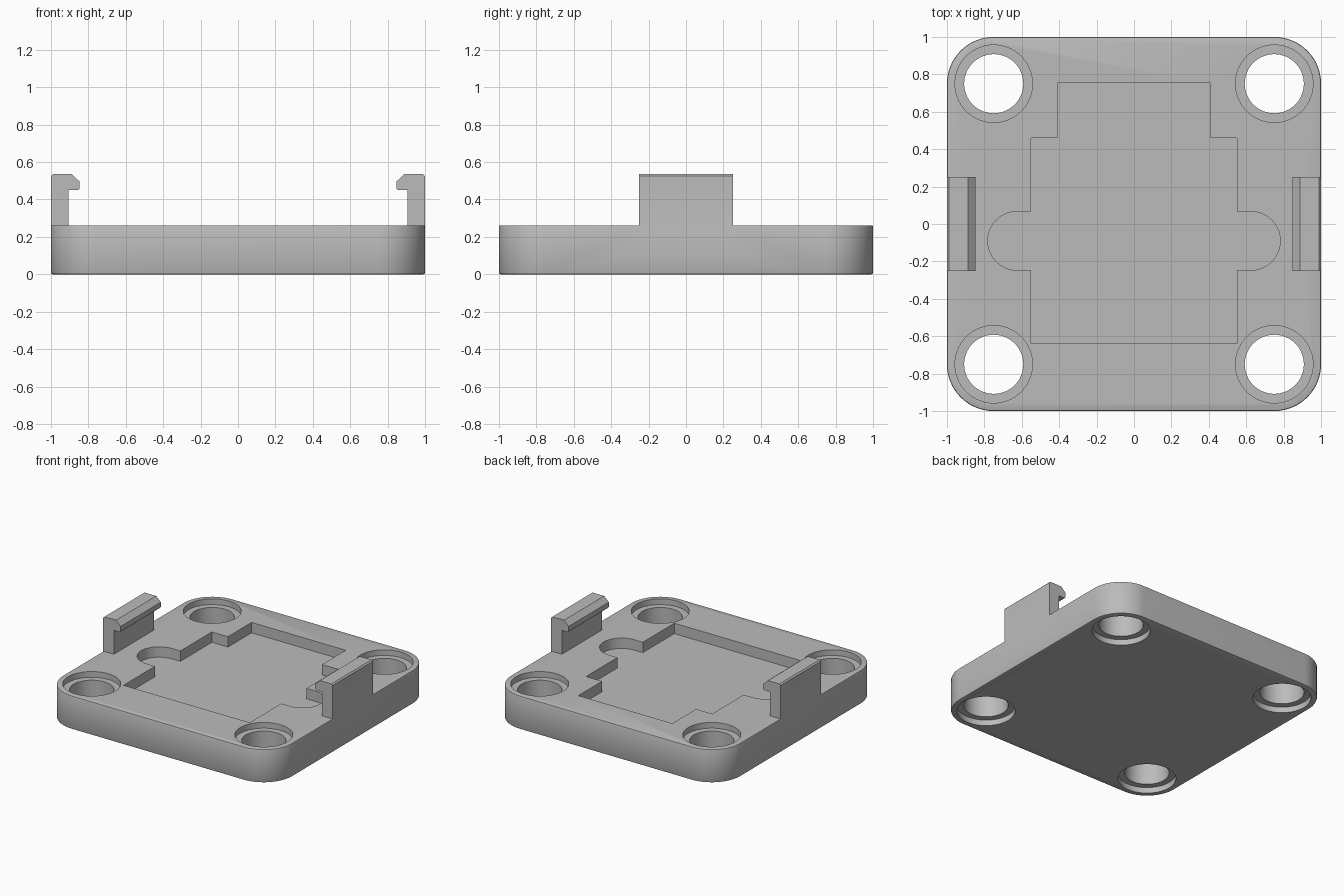
import bpy, bmesh
from math import sin, cos, pi, radians

cube = bpy.data.objects.get("Cube")
if cube:
    bpy.data.objects.remove(cube, do_unlink=True)

TOP = 0.262
POCKET_FLOOR = 0.18

grey = bpy.data.materials.new("plain grey")
grey.use_nodes = True
grey.diffuse_color = (0.5, 0.5, 0.5, 1)
grey.node_tree.nodes["Principled BSDF"].inputs["Base Color"].default_value = (0.5, 0.5, 0.5, 1)


def arc(cx, cy, r, start, end, steps):
    angles = [radians(start + (end - start) * i / steps) for i in range(steps + 1)]
    return [(cx + r * cos(a), cy + r * sin(a)) for a in angles]


def finish(name, bm):
    bmesh.ops.recalc_face_normals(bm, faces=bm.faces)
    mesh = bpy.data.meshes.new(name)
    bm.to_mesh(mesh)
    bm.free()
    mesh.materials.append(grey)
    obj = bpy.data.objects.new(name, mesh)
    bpy.context.collection.objects.link(obj)
    return obj


def prism(name, points, offset, bevel=0):
    """Extrude a closed outline of 3D points, optionally softening both end rims."""
    bm = bmesh.new()
    face = bm.faces.new([bm.verts.new(p) for p in points])
    caps = [face]
    extruded = bmesh.ops.extrude_face_region(bm, geom=[face], use_keep_orig=True)["geom"]
    caps += [g for g in extruded if isinstance(g, bmesh.types.BMFace)]
    bmesh.ops.translate(bm, vec=offset,
                        verts=[g for g in extruded if isinstance(g, bmesh.types.BMVert)])
    if bevel:
        bmesh.ops.recalc_face_normals(bm, faces=bm.faces)
        rims = {e for f in caps for e in f.edges}
        bmesh.ops.bevel(bm, geom=list(rims), offset=bevel, segments=2,
                        profile=0.5, affect='EDGES')
    return finish(name, bm)


def lathe(name, profile, centre, steps=64):
    """Closed solid of revolution from (radius, height) pairs."""
    bm = bmesh.new()
    rings = [[bm.verts.new((centre[0] + x, centre[1] + y, z))
              for x, y in arc(0, 0, r, 0, 360, steps)[:-1]] for r, z in profile]
    for a, b in zip(rings, rings[1:]):
        for i in range(steps):
            j = (i + 1) % steps
            bm.faces.new((a[i], a[j], b[j], b[i]))
    bm.faces.new(rings[0])
    bm.faces.new(rings[-1])
    return finish(name, bm)


def combine(target, tool, operation):
    mod = target.modifiers.new(tool.name, 'BOOLEAN')
    mod.object, mod.operation, mod.solver = tool, operation, 'EXACT'
    bpy.context.view_layer.objects.active = target
    bpy.ops.object.modifier_apply(modifier=mod.name)
    bpy.data.objects.remove(tool, do_unlink=True)


# Rounded square base plate
outline = []
for k, (sx, sy) in enumerate([(1, 1), (-1, 1), (-1, -1), (1, -1)]):
    outline += arc(sx * 0.75, sy * 0.75, 0.25, 90 * k, 90 * k + 90, 16)
base = prism("mounting_plate", [(x, y, 0) for x, y in outline], (0, 0, TOP), 0.008)

# Stepped pocket with a rounded ear on each side
half = [(0.55, -0.64), (0.55, -0.245)]
half += arc(0.625, -0.09, 0.157, -90, 90, 20)
half += [(0.55, 0.067), (0.55, 0.46), (0.41, 0.46), (0.41, 0.755)]
half[1] = (0.55, -0.247)
pocket = half + [(-x, y) for x, y in reversed(half)]
combine(base, prism("pocket_cutter", [(x, y, POCKET_FLOOR) for x, y in pocket],
                    (0, 0, 0.3)), 'DIFFERENCE')

# Corner holes, counterbored on both faces
hole = [(0.207, -0.1), (0.207, 0.045), (0.158, 0.045),
        (0.158, TOP - 0.045), (0.207, TOP - 0.045), (0.207, 0.4)]
for sx in (-1, 1):
    for sy in (-1, 1):
        combine(base, lathe("hole_cutter", hole, (sx * 0.75, sy * 0.75)), 'DIFFERENCE')

# Snap hooks on the left and right edges
hook = [(1, 0.1), (1, 0.525), (0.99, 0.535), (0.888, 0.535), (0.848, 0.497),
        (0.848, 0.458), (0.856, 0.45), (0.907, 0.45), (0.907, 0.1)]
for side in (-1, 1):
    combine(base, prism("snap_hook", [(side * x, -0.25, z) for x, z in hook],
                        (0, 0.5, 0)), 'UNION')

# Smooth curved walls, crisp edges
bpy.ops.object.select_all(action='DESELECT')
base.select_set(True)
bpy.context.view_layer.objects.active = base
bpy.ops.object.shade_smooth_by_angle(angle=radians(30))
